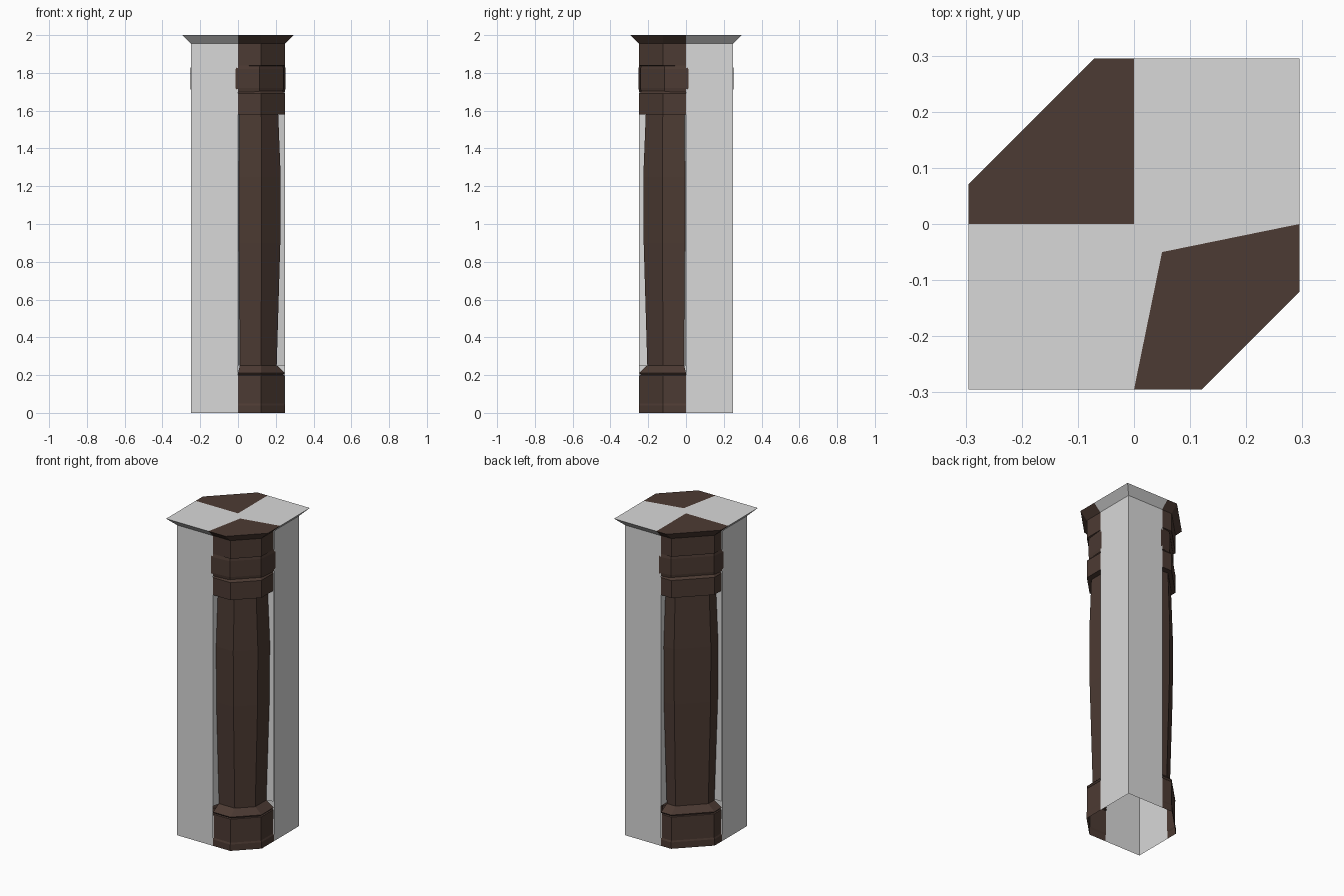
import bpy
from mathutils import Matrix

if "Cube" in bpy.data.objects:
    bpy.data.objects.remove(bpy.data.objects["Cube"])


def material(name, rgb):
    m = bpy.data.materials.new(name)
    m.diffuse_color = (*rgb, 1)
    m.use_nodes = True
    m.node_tree.nodes["Principled BSDF"].inputs["Base Color"].default_value = m.diffuse_color
    return m


GREY = material("pale grey", (0.69, 0.69, 0.69))
BROWN = material("dark brown wood", (0.073, 0.043, 0.033))


def make(name, verts, faces, mat, turn=False):
    me = bpy.data.meshes.new(name)
    me.from_pydata(verts, [], faces)
    me.materials.append(mat)
    if turn:  # half turn about the column axis
        me.transform(Matrix.Rotation(3.14159265, 4, 'Z'))
    ob = bpy.data.objects.new(name, me)
    bpy.context.collection.objects.link(ob)


def loft(name, rings, mat, turn=False, caps=()):
    """Open outward-facing strip joining equal-length rings of points."""
    n = len(rings[0])
    verts = [p for r in rings for p in r]
    faces = [(i * n + j, i * n + j + 1, (i + 1) * n + j + 1, (i + 1) * n + j)
             for i in range(len(rings) - 1) for j in range(n - 1)]
    for inner in caps:
        top = len(verts) - n
        verts.append(inner)
        faces.append(tuple(range(top, top + n)) + (len(verts) - 1,))
    make(name, verts, faces, mat, turn)


def square(z, r):
    return [(r, 0, z), (r, r, z), (0, r, z)]


# (height, half width, change of chamfer start, end gap)
BASE = [(0, .25), (.04, .25), (.05, .246), (.198, .246),
        (.202, .24), (.212, .248), (.252, .205, 0, .01)]
SHAFT = [(.252, .205, 0, .01), (.9, .224, .004, .003),
         (1.25, .226, .004, .003), (1.58, .213, .002, .006)]
CAPITAL = [(1.58, .213, .002, .006), (1.58, .248), (1.69, .248),
           (1.705, .235, -.008), (1.835, .235, -.008), (1.84, .248), (1.955, .248),
           (2, .295)]

for label, turn, chamfer, core in (("front", False, .121, .05),
                                   ("back", True, .071, 0)):
    def corner(z, r, dc=0, e=0, flare=0):
        """Chamfered quarter section; flare pushes the two ends outward."""
        c = chamfer + dc
        return [(e, -r - flare, z), (c, -r, z), (r, -c, z), (r + flare, -e, z)]

    # grey wall corner with flared top edge
    loft(label + "_wall", [square(0, .25), square(1.955, .25), square(2, .295)],
         GREY, turn)
    # grey core walls behind the shaft
    loft(label + "_core", [[(0, -.249, z), (core, -core, z), (.249, 0, z)]
                           for z in (.25, 1.6)], GREY, turn)
    # brown corner post
    loft(label + "_post_base", [corner(*p) for p in BASE], BROWN, turn)
    loft(label + "_post_shaft", [corner(*p) for p in SHAFT], BROWN, turn)
    loft(label + "_post_capital", [corner(*p) for p in CAPITAL], BROWN, turn,
         [(core, -core, 2)])
    # band in the capital groove, its ends lapping slightly over the grey walls
    loft(label + "_post_band",
         [corner(1.70, .237, -.008, 0, .01), corner(1.72, .241, -.008, -.013, .011),
          corner(1.82, .241, -.008, -.013, .011), corner(1.84, .237, -.008, 0, .01)],
         BROWN, turn)

# grey top between the two posts
R = .295
outline = [(-R, -R), (0, -R), (.05, -.05), (R, 0), (R, R), (0, R), (0, 0), (-R, 0)]
make("wall_top", [(x, y, 2) for x, y in outline], [tuple(range(8))], GREY)
